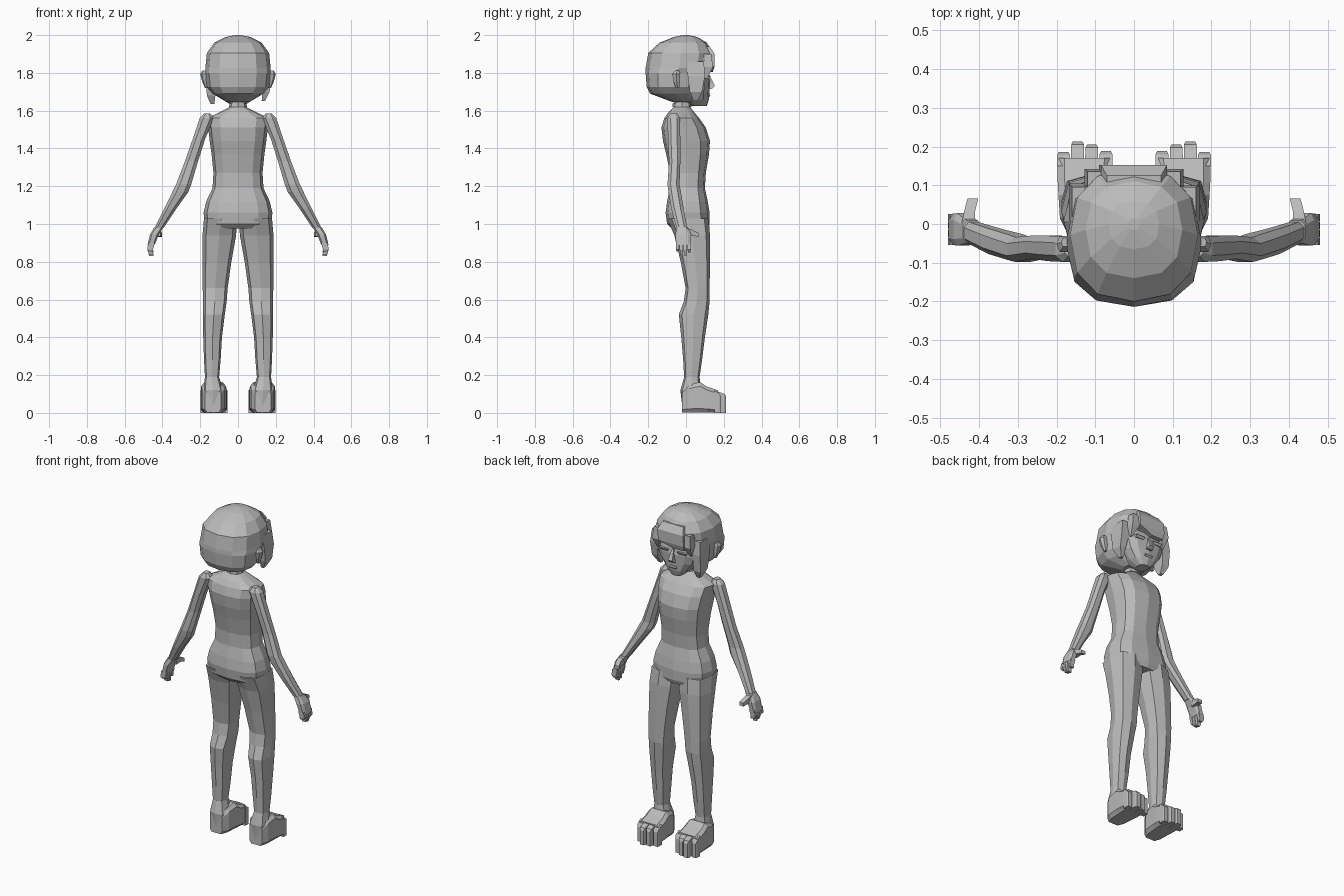
import bpy, bmesh, math

clay = bpy.data.materials.new("clay grey")
clay.diffuse_color = (0.5, 0.5, 0.5, 1)


def loft(name, rings, n=8, p=0.7, axis="z", mirror=False, half=False):
    """Skin rings (pos, a0, a1, b0, b1); p=1 is an ellipse, p=0 a box."""
    bm = bmesh.new()
    loops = []
    for pos, a0, a1, b0, b1 in rings:
        loop = []
        for i in range(n):
            t = 2 * math.pi * (i + (0.5 if half else 0)) / n
            c, s = math.cos(t), math.sin(t)
            c = 0 if abs(c) < 1e-6 else math.copysign(abs(c) ** p, c)
            s = 0 if abs(s) < 1e-6 else math.copysign(abs(s) ** p, s)
            a = (a0 + a1) / 2 + (a1 - a0) / 2 * c
            b = (b0 + b1) / 2 + (b1 - b0) / 2 * s
            loop.append(bm.verts.new((a, b, pos) if axis == "z" else (a, pos, b)))
        loops.append(loop)
    for lo, hi in zip(loops, loops[1:]):
        for i in range(n):
            j = (i + 1) % n
            bm.faces.new((lo[i], lo[j], hi[j], hi[i]))
    bm.faces.new(loops[0])
    bm.faces.new(loops[-1])
    bmesh.ops.recalc_face_normals(bm, faces=bm.faces)
    me = bpy.data.meshes.new(name)
    bm.to_mesh(me)
    bm.free()
    me.materials.append(clay)
    ob = bpy.data.objects.new(name, me)
    bpy.context.collection.objects.link(ob)
    if mirror:
        ob.modifiers.new("mirror", "MIRROR")
    return ob


def sym(rings):
    """Rings centred on x = 0: (pos, half width, back, front)."""
    return [(z, -w, w, b, f) for z, w, b, f in rings]


def box(name, rings, axis="z", mirror=False):
    return loft(name, rings, 4, 0, axis, mirror, True)


# torso and neck
loft("torso", sym([
    (0.975, 0.165, -0.075, 0.115), (1.0, 0.178, -0.1, 0.125),
    (1.06, 0.182, -0.108, 0.125), (1.12, 0.168, -0.1, 0.115),
    (1.19, 0.135, -0.085, 0.1), (1.27, 0.13, -0.085, 0.105),
    (1.37, 0.14, -0.105, 0.122), (1.44, 0.15, -0.122, 0.127),
    (1.51, 0.158, -0.13, 0.105), (1.56, 0.165, -0.115, 0.07),
    (1.59, 0.1, -0.095, 0.045), (1.62, 0.04, -0.065, 0.02)]), 12, 0.75)
loft("neck", sym([(1.59, 0.04, -0.065, 0.02), (1.7, 0.038, -0.06, 0.03)]), 8, 0.9)
loft("collar", sym([(1.62, 0.047, -0.072, 0.028), (1.64, 0.045, -0.07, 0.03)]), 8, 0.9)

# legs
loft("leg", [
    (1.03, 0.005, 0.18, -0.1, 0.12), (0.94, 0.01, 0.188, -0.062, 0.127),
    (0.8, 0.035, 0.187, -0.028, 0.127), (0.66, 0.055, 0.187, -0.002, 0.125),
    (0.59, 0.06, 0.185, -0.012, 0.125), (0.52, 0.07, 0.186, -0.038, 0.118),
    (0.4, 0.085, 0.184, -0.025, 0.1), (0.28, 0.092, 0.18, -0.015, 0.085),
    (0.19, 0.1, 0.175, -0.01, 0.072), (0.12, 0.08, 0.185, -0.03, 0.08),
    (0.02, 0.08, 0.18, -0.018, 0.08)], 8, 0.7, mirror=True)

# feet with four separate toes
loft("foot", [
    (-0.02, 0.09, 0.175, 0, 0.12), (0.015, 0.068, 0.193, 0, 0.15),
    (0.075, 0.062, 0.197, 0, 0.165), (0.11, 0.058, 0.199, 0, 0.142),
    (0.17, 0.056, 0.2, 0, 0.12)], 8, 0.35, "y", True, True)
for i, tip in enumerate((0.188, 0.205, 0.213, 0.186)):
    x = 0.056 + 0.0365 * i
    box(f"toe_{i + 1}", [(0.15, x, x + 0.034, 0, 0.12), (tip - 0.008, x, x + 0.033, 0, 0.1),
                         (tip, x + 0.004, x + 0.029, 0, 0.085)], "y", True)

# arms, palms, fingers and thumbs
loft("arm", [
    (1.585, 0.145, 0.18, -0.085, -0.045), (1.56, 0.125, 0.205, -0.1, -0.03),
    (1.45, 0.172, 0.242, -0.098, -0.028), (1.33, 0.21, 0.284, -0.092, -0.028),
    (1.21, 0.245, 0.33, -0.1, -0.032), (1.17, 0.26, 0.35, -0.095, -0.025),
    (1.08, 0.325, 0.393, -0.08, -0.01), (0.98, 0.392, 0.443, -0.052, 0.008)],
    8, 0.8, mirror=True, half=True)
loft("palm", [
    (0.985, 0.392, 0.443, -0.05, 0.01), (0.945, 0.418, 0.467, -0.058, 0.03),
    (0.89, 0.44, 0.48, -0.055, 0.028)], 8, 0.6, mirror=True, half=True)
for i, low in enumerate((0.855, 0.835, 0.83, 0.85)):
    y = -0.054 + 0.0205 * i
    box(f"finger_{i + 1}", [(0.9, 0.44, 0.475, y, y + 0.018), (0.865, 0.45, 0.48, y, y + 0.018),
                            (low, 0.448, 0.47, y + 0.004, y + 0.015)], mirror=True)
box("thumb", [(0.0, 0.41, 0.445, 0.935, 0.98), (0.035, 0.41, 0.438, 0.938, 0.968),
              (0.066, 0.402, 0.43, 0.932, 0.952)], "y", True)

# face with nose, eyes and mouth
loft("face", sym([
    (1.625, 0.035, 0.03, 0.11), (1.66, 0.075, -0.02, 0.122), (1.71, 0.115, -0.02, 0.125),
    (1.76, 0.135, -0.02, 0.128), (1.8, 0.14, -0.02, 0.118), (1.88, 0.14, -0.02, 0.13)]),
    12, 0.8)
box("nose", sym([(1.715, 0.018, 0.11, 0.135), (1.73, 0.014, 0.11, 0.153),
                 (1.79, 0.006, 0.1, 0.125)]))
box("mouth", sym([(1.672, 0.022, 0.11, 0.122), (1.68, 0.026, 0.11, 0.129),
                  (1.688, 0.02, 0.11, 0.126)]))
box("eyelid", [(1.768, 0.035, 0.085, 0.1, 0.123), (1.782, 0.03, 0.09, 0.1, 0.13)], mirror=True)
loft("ear", [(1.72, 0.16, 0.175, -0.055, -0.035), (1.755, 0.155, 0.19, -0.068, -0.03),
             (1.795, 0.16, 0.2, -0.075, -0.028), (1.812, 0.165, 0.188, -0.06, -0.035)],
     6, 0.8, mirror=True)

# bobbed hair: full cap above the brow, open at the face below
loft("hair", sym([
    (1.645, 0.06, -0.07, 0.05), (1.69, 0.135, -0.19, 0.07), (1.725, 0.165, -0.208, 0.075),
    (1.8, 0.173, -0.214, 0.085), (1.825, 0.173, -0.214, 0.14), (1.905, 0.165, -0.2, 0.143),
    (1.96, 0.125, -0.14, 0.11), (1.99, 0.065, -0.065, 0.06), (2.0, 0.015, -0.015, 0.015)]),
    12, 0.82)

# fringe and side locks
box("fringe", [(1.805, -0.085, -0.01, 0.115, 0.142), (1.835, -0.09, 0.08, 0.11, 0.152),
               (1.9, -0.085, 0.085, 0.1, 0.152), (1.94, -0.07, 0.07, 0.08, 0.125)])
box("fringe_lock", [(1.77, 0.105, 0.115, 0.1, 0.112), (1.83, 0.08, 0.128, 0.08, 0.142),
                    (1.9, 0.08, 0.12, 0.06, 0.135)], mirror=True)
box("long_side_lock", [(1.635, -0.145, -0.125, 0.055, 0.075), (1.68, -0.165, -0.12, 0.03, 0.098),
                       (1.78, -0.168, -0.115, 0.01, 0.105), (1.86, -0.16, -0.11, 0.0, 0.095)])
box("short_side_lock", [(1.65, 0.125, 0.142, 0.04, 0.06), (1.7, 0.13, 0.168, 0.02, 0.085),
                        (1.78, 0.118, 0.17, 0.01, 0.1), (1.86, 0.11, 0.16, 0.0, 0.095)])
